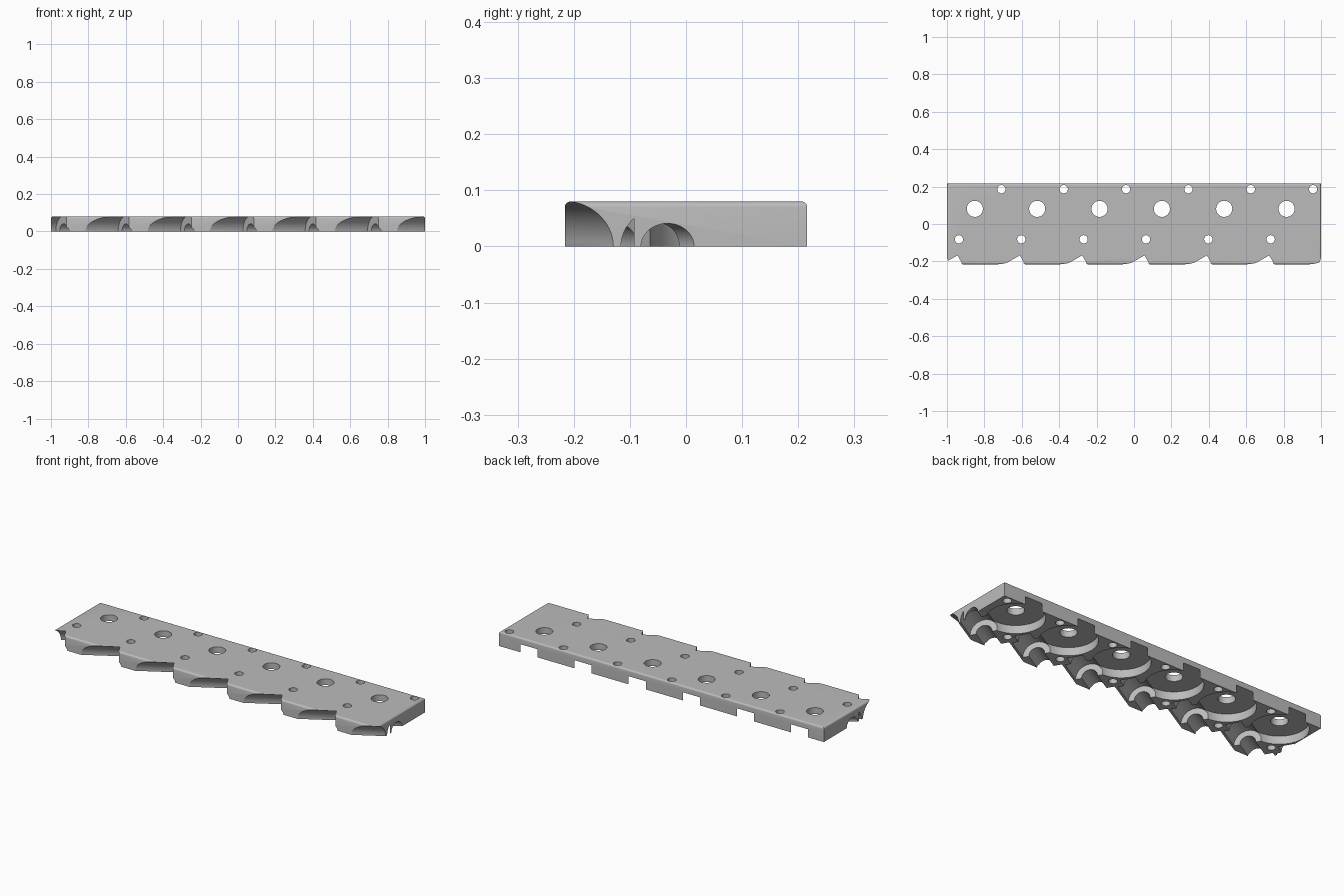
import bpy, bmesh, math
from mathutils import Matrix, Vector

if "Cube" in bpy.data.objects:
    bpy.data.objects.remove(bpy.data.objects["Cube"], do_unlink=True)

PITCH = 1 / 3
HEIGHT = 0.08
ANGLE = math.radians(30)
AXIS = Vector((math.cos(ANGLE), math.sin(ANGLE), 0))

grey = bpy.data.materials.new("plain_grey")
grey.use_nodes = True
colour = (0.5, 0.5, 0.5, 1)
grey.diffuse_color = colour
grey.node_tree.nodes["Principled BSDF"].inputs["Base Color"].default_value = colour


def make_object(name, bm):
    mesh = bpy.data.meshes.new(name)
    bm.to_mesh(mesh)
    bm.free()
    obj = bpy.data.objects.new(name, mesh)
    bpy.context.collection.objects.link(obj)
    mesh.materials.append(grey)
    return obj


def add_cylinder(bm, start, end, radius, sides=64):
    start, end = Vector(start), Vector(end)
    span = end - start
    turn = span.to_track_quat('Z', 'Y').to_matrix().to_4x4()
    bmesh.ops.create_cone(bm, cap_ends=True, segments=sides, radius1=radius,
                          radius2=radius, depth=span.length,
                          matrix=Matrix.Translation((start + end) / 2) @ turn)


def slanted_bores(name, near, far, radius):
    """Row of slanted bores; near and far are distances along the shaft."""
    bm = bmesh.new()
    for k in range(-1, 7):
        foot = Vector((-0.757 + k * PITCH, -0.085, 0))
        add_cylinder(bm, foot + AXIS * near, foot + AXIS * far, radius)
    return make_object(name, bm)


def upright_holes(name, rows, top):
    """Rows of upright holes given as first x, y and radius."""
    bm = bmesh.new()
    for x, y, radius in rows:
        for k in range(6):
            px = x + k * PITCH
            add_cylinder(bm, (px, y, -0.05), (px, y, top), radius)
    return make_object(name, bm)


# Plate with rounded top edges
bm = bmesh.new()
bmesh.ops.create_cube(bm, size=1, matrix=Matrix.Translation((0, 0, HEIGHT / 2))
                      @ Matrix.Diagonal((2, 0.432, HEIGHT, 1)))
top_edges = [e for e in bm.edges if all(v.co.z > HEIGHT / 2 for v in e.verts)]
bmesh.ops.bevel(bm, geom=top_edges, offset=0.01, segments=5, profile=0.5,
                affect='EDGES')
housing = make_object("housing_plate", bm)

# Stepped bores, wheel pockets and through holes
cutters = [
    slanted_bores("motor_bores", -0.5, -0.203, 0.083),
    slanted_bores("worm_bores", -0.0745, 0.0745, 0.072),
    slanted_bores("shaft_bores", -0.25, 0.1325, 0.041),
    upright_holes("wheel_pockets", [(-0.851, 0.081, 0.145)], 0.045),
    upright_holes("through_holes", [(-0.851, 0.081, 0.043),
                                    (-0.709, 0.186, 0.022),
                                    (-0.936, -0.082, 0.022)], 0.15),
]

bpy.ops.object.select_all(action='DESELECT')
bpy.context.view_layer.objects.active = housing
housing.select_set(True)
for cutter in cutters:
    cutter.hide_render = True
    cut = housing.modifiers.new(cutter.name, 'BOOLEAN')
    cut.operation = 'DIFFERENCE'
    cut.solver = 'EXACT'
    cut.object = cutter
    bpy.ops.object.modifier_apply(modifier=cut.name)
    bpy.data.objects.remove(cutter, do_unlink=True)

bpy.ops.object.shade_smooth_by_angle(angle=math.radians(30))
